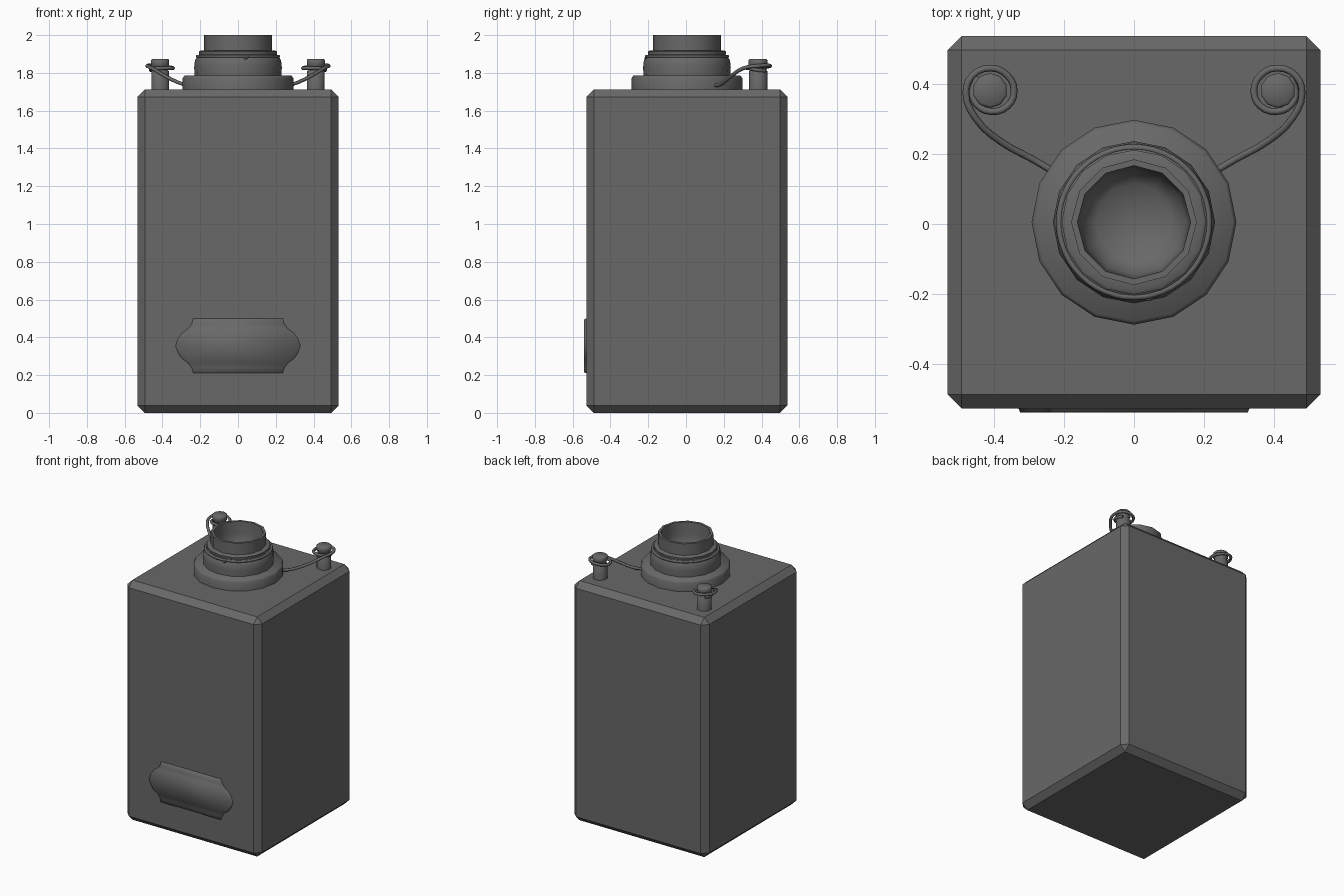
import bpy, bmesh, math
from mathutils import Vector

if "Cube" in bpy.data.objects:
    bpy.data.objects.remove(bpy.data.objects["Cube"])

CY = 0.005  # body and neck centre in y

# Dark grey painted metal
dark = bpy.data.materials.new("dark_metal")
dark.diffuse_color = (0.14, 0.14, 0.14, 1)
dark.use_nodes = True
dark.node_tree.nodes["Principled BSDF"].inputs["Base Color"].default_value = dark.diffuse_color


def finish(bm, name, angle=35):
    bmesh.ops.remove_doubles(bm, verts=bm.verts, dist=1e-5)
    bmesh.ops.recalc_face_normals(bm, faces=bm.faces)
    me = bpy.data.meshes.new(name)
    bm.to_mesh(me)
    bm.free()
    ob = bpy.data.objects.new(name, me)
    bpy.context.collection.objects.link(ob)
    smooth(ob, angle)
    return ob


def smooth(ob, angle):
    ob.data.materials.append(dark)
    bpy.ops.object.select_all(action='DESELECT')
    ob.select_set(True)
    bpy.context.view_layer.objects.active = ob
    if ob.type == 'CURVE':
        bpy.ops.object.convert(target='MESH')
    bpy.ops.object.shade_smooth_by_angle(angle=math.radians(angle))


def lathe(name, profile, sides, x=0, y=0, angle=50):
    bm = bmesh.new()
    vs = [bm.verts.new((x, y + r, z)) for r, z in profile]
    es = [bm.edges.new(p) for p in zip(vs, vs[1:])]
    bmesh.ops.spin(bm, geom=vs + es, cent=(x, y, 0), axis=(0, 0, 1),
                   angle=math.tau, steps=sides, use_duplicate=False)
    return finish(bm, name, angle)


def wire(name, points, radius, cyclic=False):
    cu = bpy.data.curves.new(name, 'CURVE')
    cu.dimensions = '3D'
    cu.bevel_depth = radius
    cu.bevel_resolution = 1
    cu.resolution_u = 3
    cu.use_fill_caps = True
    sp = cu.splines.new('BEZIER')
    sp.bezier_points.add(len(points) - 1)
    for bp, p in zip(sp.bezier_points, points):
        bp.co = p
        bp.handle_left_type = bp.handle_right_type = 'AUTO'
    sp.use_cyclic_u = cyclic
    ob = bpy.data.objects.new(name, cu)
    bpy.context.collection.objects.link(ob)
    smooth(ob, 70)
    return ob


# Chamfered canister body
bm = bmesh.new()
bmesh.ops.create_cube(bm, size=1)
for v in bm.verts:
    v.co = Vector((v.co.x * 1.066, v.co.y * 1.066 + CY, (v.co.z + 0.5) * 1.712))
bmesh.ops.bevel(bm, geom=bm.edges[:], offset=0.04, segments=1, affect='EDGES')
finish(bm, "canister_body", 20)

# Stepped collar on the lid
lathe("neck_collar", [(0, 1.70), (0.293, 1.70), (0.293, 1.772), (0.283, 1.787), (0, 1.787)],
      16, 0, CY, 75)

# Shoulder of the neck
lathe("neck_shoulder", [(0.23, 1.78), (0.232, 1.83), (0.228, 1.865), (0.213, 1.893),
                        (0.205, 1.897), (0.207, 1.912), (0.198, 1.918), (0.165, 1.918)],
      16, 0, CY)

# Open mouth with hollow bowl
lathe("neck_mouth", [(0.18, 1.90), (0.18, 2.0), (0.162, 2.0), (0.158, 1.92),
                     (0.15, 1.84), (0.11, 1.80), (0, 1.79)], 12, 0, CY, 60)

# Sealing wire around the neck, with its small front twist
ring = [(0.214 * math.sin(i * math.tau / 16), CY - 0.214 * math.cos(i * math.tau / 16), 1.888)
        for i in range(16)]
wire("neck_wire", ring, 0.009, True)
wire("neck_wire_twist", [(0.025, -0.208, 1.892), (0.04, -0.216, 1.876), (0.055, -0.208, 1.892)], 0.005)

# Posts and looped wires, mirrored left and right
path = [(0.23, 0.15, 1.732), (0.29, 0.185, 1.74), (0.38, 0.235, 1.78), (0.455, 0.305, 1.825),
        (0.481, 0.375, 1.837), (0.462, 0.425, 1.839), (0.41, 0.446, 1.837),
        (0.362, 0.425, 1.83), (0.343, 0.38, 1.825), (0.362, 0.337, 1.825),
        (0.41, 0.322, 1.825), (0.45, 0.342, 1.822), (0.462, 0.38, 1.815), (0.445, 0.42, 1.812)]
for side, s in (("left", -1), ("right", 1)):
    lathe(f"{side}_post", [(0.049, 1.70), (0.049, 1.808), (0.043, 1.815), (0.043, 1.832),
                           (0.05, 1.84), (0.05, 1.868), (0.044, 1.873), (0, 1.874)],
          10, 0.412 * s, 0.382)
    wire(f"{side}_wire", [(x * s, y, z) for x, y, z in path], 0.01)

# Shaped label plate on the front, edges softly rounded
half = [(0.24, 0.148), (0.246, 0.122), (0.265, 0.095), (0.30, 0.068), (0.32, 0.04), (0.334, 0)]
right = half + [(x, -z) for x, z in half[-2::-1]]
outline = right + [(-x, z) for x, z in right[::-1]]
bm = bmesh.new()
face = bm.faces.new([bm.verts.new((x, -0.52, z + 0.355)) for x, z in outline])
front = bmesh.ops.extrude_face_region(bm, geom=[face])["geom"]
for v in [g for g in front if isinstance(g, bmesh.types.BMVert)]:
    v.co = (v.co.x * 0.975, -0.539, 0.355 + (v.co.z - 0.355) * 0.95)
finish(bm, "label_plate", 80)
